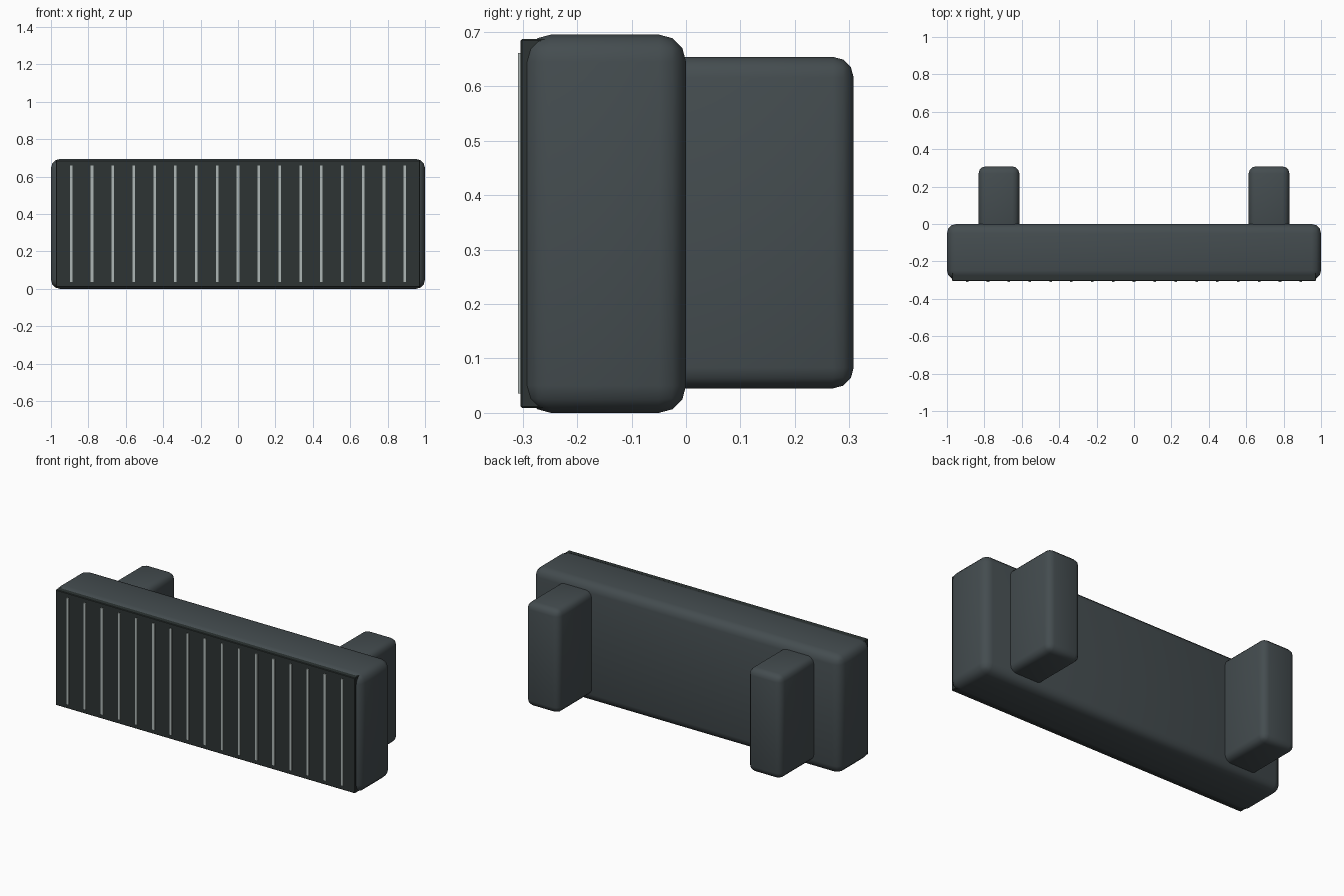
import bpy
import bmesh
import math

if "Cube" in bpy.data.objects:
    bpy.data.objects.remove(bpy.data.objects["Cube"], do_unlink=True)


def material(name, rgb):
    mat = bpy.data.materials.new(name)
    mat.use_nodes = True
    mat.diffuse_color = (*rgb, 1)
    bsdf = mat.node_tree.nodes["Principled BSDF"]
    bsdf.inputs["Base Color"].default_value = (*rgb, 1)
    return mat


def box(name, lo, hi, mat, bevel=0.0, segments=1):
    """Box between two corners, with optional rounded edges."""
    bm = bmesh.new()
    bmesh.ops.create_cube(bm, size=1)
    for v in bm.verts:
        v.co = [(a + b) / 2 + c * (b - a) for a, b, c in zip(lo, hi, v.co)]
    if bevel:
        bmesh.ops.bevel(bm, geom=bm.edges[:], offset=bevel, segments=segments,
                        profile=0.5, affect='EDGES')
    mesh = bpy.data.meshes.new(name)
    bm.to_mesh(mesh)
    bm.free()
    mesh.materials.append(mat)
    obj = bpy.data.objects.new(name, mesh)
    bpy.context.collection.objects.link(obj)
    bpy.ops.object.select_all(action='DESELECT')
    obj.select_set(True)
    bpy.context.view_layer.objects.active = obj
    bpy.ops.object.shade_smooth_by_angle(angle=math.radians(35))
    return obj


slate = material("slate_grey", (0.058, 0.073, 0.079))
charcoal = material("dark_charcoal", (0.026, 0.034, 0.033))
silver = material("pale_grey", (0.42, 0.47, 0.46))

# Main rounded housing
box("housing", (-1, -0.298, 0), (1, 0, 0.695), slate, 0.05, 3)

# Dark panel let into the front
box("front_panel", (-0.973, -0.304, 0.009), (0.973, -0.25, 0.687), charcoal, 0.003)

# Two mounting blocks on the back
for side, x in (("left", 0.722), ("right", -0.722)):
    box(side + "_mounting_block", (x - 0.109, -0.04, 0.045),
        (x + 0.109, 0.308, 0.654), slate, 0.038, 3)

# Evenly spaced vertical slats on the panel
COUNT = 17
for i in range(COUNT):
    x = -0.892 + i * 1.784 / (COUNT - 1)
    box(f"slat_{i + 1}", (x - 0.007, -0.309, 0.036),
        (x + 0.007, -0.302, 0.661), silver)
